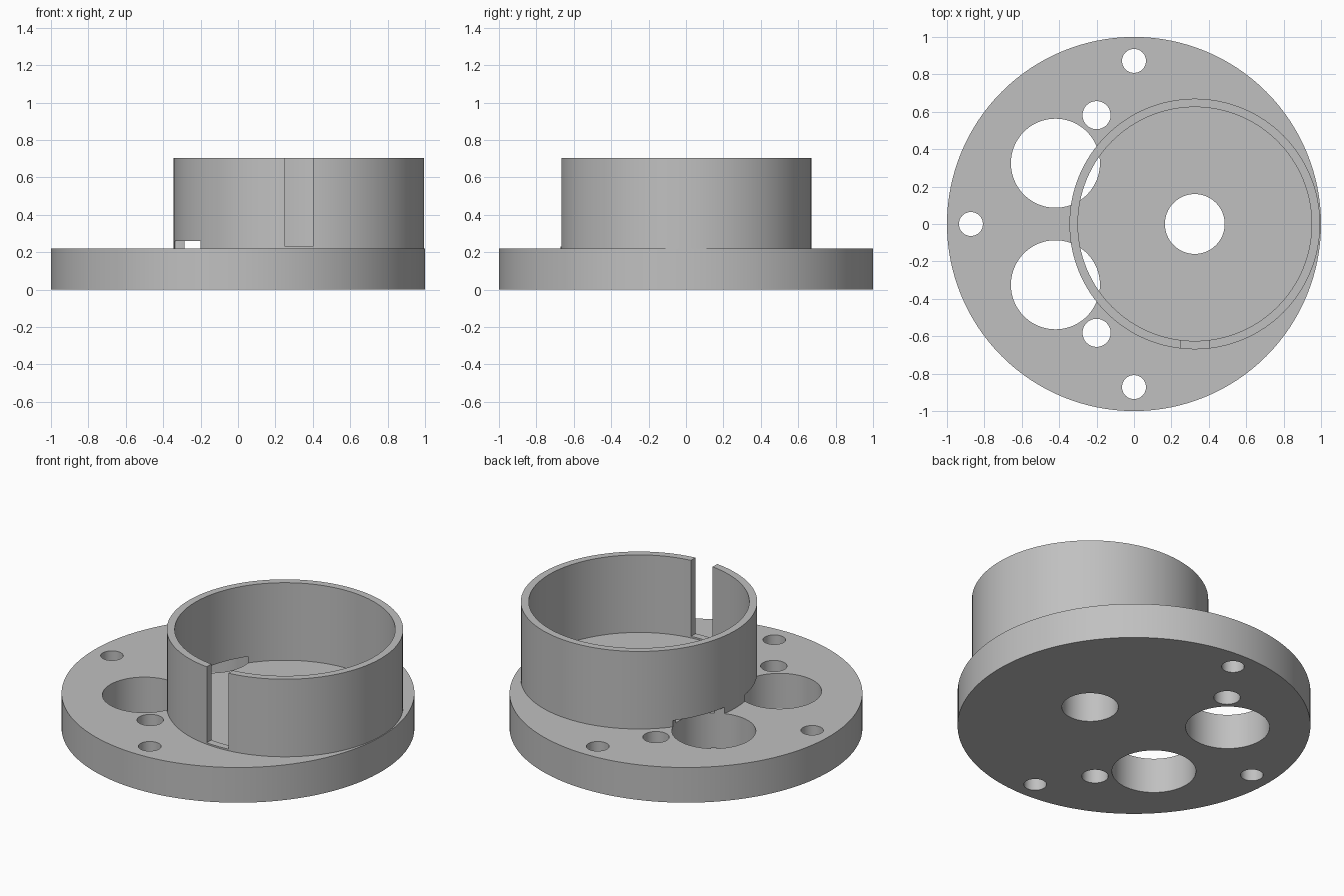
import bpy
import math

cube = bpy.data.objects.get("Cube")
if cube:
    bpy.data.objects.remove(cube, do_unlink=True)

# Material
grey = bpy.data.materials.new("plain_grey")
grey.use_nodes = True
colour = (0.53, 0.53, 0.53, 1)
grey.diffuse_color = colour
grey.node_tree.nodes["Principled BSDF"].inputs["Base Color"].default_value = colour

BASE_TOP = 0.22
RING_TOP = 0.705
RING_X = 0.325


def cylinder(name, x, y, radius, bottom, top, sides=128):
    bpy.ops.mesh.primitive_cylinder_add(
        vertices=sides, radius=radius, depth=top - bottom,
        location=(x, y, (bottom + top) / 2))
    obj = bpy.context.object
    obj.name = name
    obj.data.materials.append(grey)
    return obj


def box(name, low, high):
    centre = [(a + b) / 2 for a, b in zip(low, high)]
    bpy.ops.mesh.primitive_cube_add(size=1, location=centre)
    obj = bpy.context.object
    obj.name = name
    obj.scale = [b - a for a, b in zip(low, high)]
    obj.data.materials.append(grey)
    bpy.ops.object.transform_apply(location=False, rotation=False, scale=True)
    return obj


def cut(target, cutter):
    mod = target.modifiers.new("cut", "BOOLEAN")
    mod.operation = "DIFFERENCE"
    mod.solver = "EXACT"
    mod.object = cutter
    bpy.context.view_layer.objects.active = target
    bpy.ops.object.modifier_apply(modifier=mod.name)


# Main bodies
base = cylinder("base_disc", 0, 0, 1, 0, BASE_TOP)
ring = cylinder("ring_wall", RING_X, 0, 0.67, BASE_TOP - 0.02, RING_TOP)
cutters = []

# Hollow the ring and open the front slot, leaving a low sill
bore = cylinder("ring_bore", RING_X, 0, 0.625, 0.1, 1)
slot = box("front_slot", (0.25, -0.8, 0.23), (0.4, -0.5, 1))
for cutter in (bore, slot):
    cut(ring, cutter)
    cutters.append(cutter)

# Small holes and the centre hole pass through the base only
small_holes = [(RING_X, 0, 0.16), (-0.872, 0, 0.064)]
for side in (-1, 1):
    small_holes += [(0, side * 0.872, 0.064), (-0.2, side * 0.582, 0.075)]
for x, y, radius in small_holes:
    hole = cylinder("hole", x, y, radius, -0.1, 0.4, 64)
    cut(base, hole)
    cutters.append(hole)

# Two large holes also notch the bottom of the ring
for side in (-1, 1):
    hole = cylinder("large_hole", -0.42, side * 0.325, 0.238, -0.1, 0.26, 96)
    cut(base, hole)
    cut(ring, hole)
    cutters.append(hole)

for cutter in cutters:
    bpy.data.objects.remove(cutter, do_unlink=True)

# Smooth curved walls, sharp rims
for obj in (base, ring):
    bpy.ops.object.select_all(action="DESELECT")
    obj.select_set(True)
    bpy.context.view_layer.objects.active = obj
    bpy.ops.object.shade_smooth_by_angle(angle=math.radians(30))
